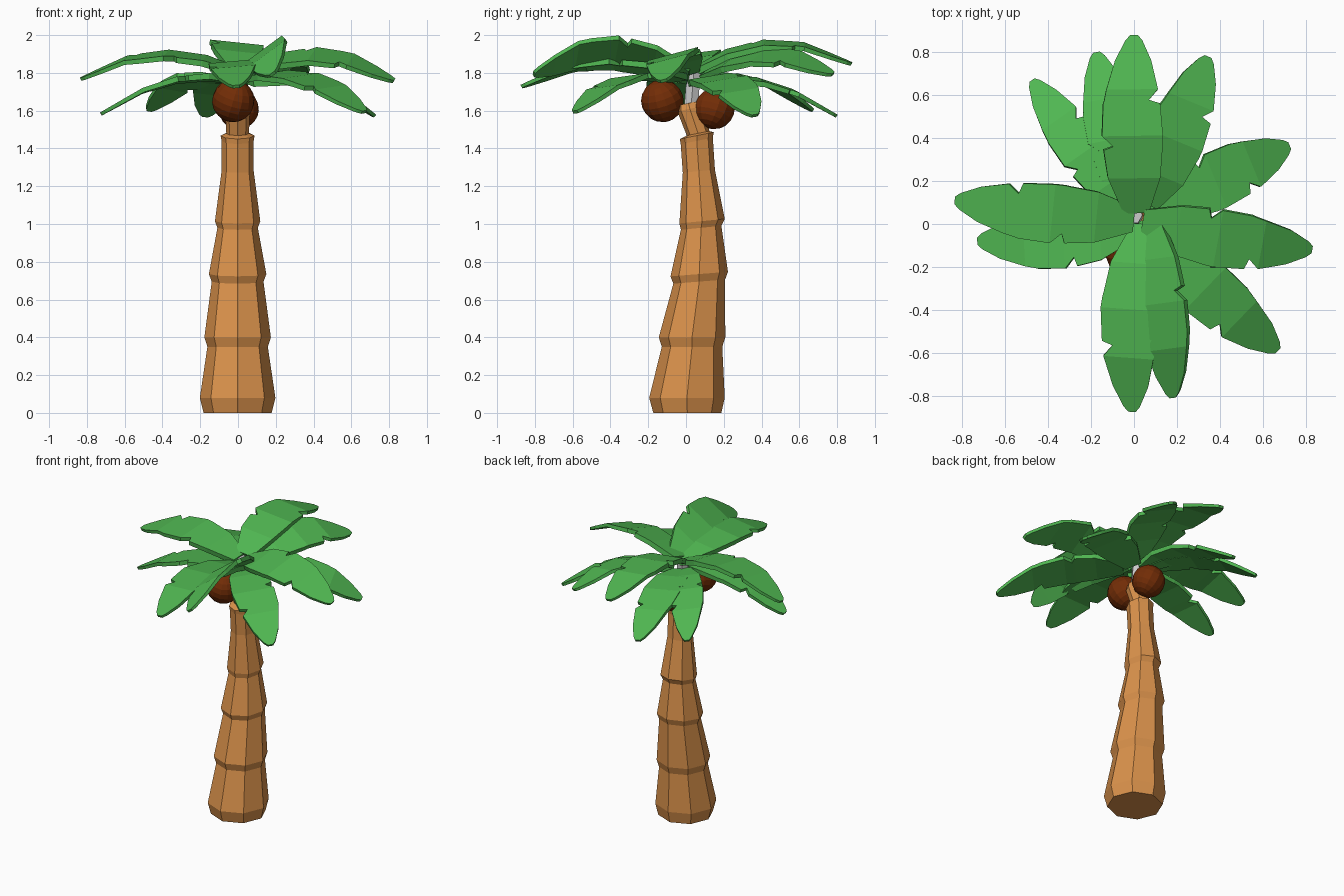
import bpy, bmesh, math
from mathutils import Vector, Matrix

if "Cube" in bpy.data.objects:
    bpy.data.objects.remove(bpy.data.objects["Cube"])


def material(name, rgb):
    m = bpy.data.materials.new(name)
    m.diffuse_color = (*rgb, 1)
    m.use_nodes = True
    m.node_tree.nodes["Principled BSDF"].inputs["Base Color"].default_value = m.diffuse_color
    return m


GREEN = material("leaf green", (0.08, 0.47, 0.083))
BARK = material("bark brown", (0.7, 0.285, 0.07))
NUT = material("coconut brown", (0.17, 0.026, 0.002))
GREY = material("core grey", (0.6, 0.6, 0.6))


def finish(bm, name, mat):
    bmesh.ops.recalc_face_normals(bm, faces=bm.faces[:])
    me = bpy.data.meshes.new(name)
    bm.to_mesh(me)
    bm.free()
    me.materials.append(mat)
    ob = bpy.data.objects.new(name, me)
    bpy.context.collection.objects.link(ob)
    return ob


def loft(name, rings, mat, sides=8):
    """Stacked rings: (z, y centre, radius, tilt slope)."""
    bm = bmesh.new()
    loops = []
    for z, yc, r, k in rings:
        loop = []
        for i in range(sides):
            a = 2 * math.pi * i / sides
            dy = r * math.sin(a)
            loop.append(bm.verts.new((r * math.cos(a) - 0.002, yc + dy, z + k * dy)))
        loops.append(loop)
    for a, b in zip(loops, loops[1:]):
        for i in range(sides):
            j = (i + 1) % sides
            bm.faces.new((a[i], a[j], b[j], b[i]))
    bm.faces.new(loops[0])
    bm.faces.new(loops[-1])
    return finish(bm, name, mat)


# Leaning, ringed trunk
loft("trunk", [
    (0, 0.007, 0.18, 0), (0.08, 0.005, 0.2, 0),
    (0.35, 0.032, 0.16, 0), (0.40, 0.032, 0.176, 0),
    (0.695, 0.07, 0.137, 0.08), (0.735, 0.07, 0.152, 0.08),
    (0.98, 0.08, 0.107, 0.1), (1.015, 0.085, 0.12, 0.1),
    (1.28, 0.068, 0.085, 0.1), (1.44, 0.057, 0.085, 0.2),
    (1.468, 0.057, 0.09, 0.2), (1.48, 0.064, 0.06, 0.2),
    (1.61, 0.02, 0.066, 0.2), (1.64, 0.013, 0.055, 0.2)], BARK)

# Grey core joining trunk and crown
loft("crown_core", [(1.6, 0.025, 0.042, 0), (1.81, 0.042, 0.042, 0)], GREY, 6)


# Coconuts
def coconut(name, loc, r, tilt):
    bm = bmesh.new()
    bmesh.ops.create_uvsphere(
        bm, u_segments=14, v_segments=10, radius=r,
        matrix=Matrix.Translation(loc) @ Matrix.Rotation(tilt, 4, 'Y') @ Matrix.Rotation(tilt, 4, 'X'))
    finish(bm, name, NUT)


coconut("coconut_front", (-0.025, -0.125, 1.652), 0.113, 0.3)
coconut("coconut_back", (0.003, 0.15, 1.61), 0.108, -0.3)

# Leaf outline: (position along leaf, left half width, right half width), with side notches
OUTLINE = [(0, .06, .06), (.2, .12, .125), (.36, .135, .14), (.38, .09, .143),
           (.44, .14, .145), (.62, .135, .132), (.64, .13, .08), (.70, .12, .122),
           (.86, .085, .085), (.97, .04, .04), (1, .018, .018)]
KNOTS = [0, .2, .44, .7, 1]                    # the leaf is flat between these bends


def leaf(name, base, mid, tip, roll, width=1.0):
    base, mid, tip = Vector(base), Vector(mid), Vector(tip)
    ctrl = mid * 2 - (base + tip) / 2          # curve passes through mid

    def curve(t):
        return base * (1 - t) ** 2 + ctrl * 2 * t * (1 - t) + tip * t * t

    bm = bmesh.new()
    rows = []
    for t, wl, wr in OUTLINE:
        k = max(i for i in range(4) if KNOTS[i] <= t)
        p = curve(KNOTS[k]).lerp(curve(KNOTS[k + 1]), (t - KNOTS[k]) / (KNOTS[k + 1] - KNOTS[k]))
        d = ((ctrl - base) * (1 - t) + (tip - ctrl) * t).normalized()
        axis = (tip - base).normalized()
        side = Vector((-axis.y, axis.x, 0)).normalized()
        side = Matrix.Rotation(math.radians(roll), 3, axis) @ side
        down = d.cross(side).normalized() * -(0.036 - 0.018 * t)
        lft, rgt = p + side * wl * width, p - side * wr * width
        rows.append([bm.verts.new(v) for v in (lft, rgt, rgt + down, lft + down)])
    for a, b in zip(rows, rows[1:]):
        for i in range(4):
            j = (i + 1) % 4
            bm.faces.new((a[i], a[j], b[j], b[i]))
    bm.faces.new(rows[0])
    bm.faces.new(rows[-1])
    finish(bm, name, GREEN)


# Crown: base, middle, tip, roll in degrees (positive lifts the left side), width
LEAVES = [
    # upper tier
    ((.01, .05, 1.83), (-.01, .46, 1.965), (0, .88, 1.855), 6, 1.0),
    ((.06, .09, 1.80), (.21, .43, 1.90), (.345, .78, 1.80), 16, .97),
    ((.04, .01, 1.82), (.44, -.075, 1.90), (.83, -.12, 1.765), 15, .97),
    ((.07, .02, 1.80), (.13, -.42, 1.92), (.18, -.81, 1.80), 36, .97),
    ((.05, 0, 1.80), (-.02, -.45, 1.86), (-.01, -.875, 1.735), 5, .97),
    ((.0, .02, 1.82), (-.43, .05, 1.905), (-.835, .11, 1.775), -7, .97),
    # lower tier
    ((.06, .06, 1.77), (.42, .22, 1.755), (.725, .365, 1.58), 9, .95),
    ((.06, -.03, 1.79), (.37, -.335, 1.775), (.67, -.59, 1.60), 6, .97),
    ((-.02, -.03, 1.78), (-.37, -.08, 1.765), (-.73, -.08, 1.59), 3, .93),
    ((-.02, .06, 1.77), (-.26, .37, 1.775), (-.475, .67, 1.61), 8, .8),
    ((-.01, .08, 1.77), (-.10, .44, 1.755), (-.175, .80, 1.58), 6, .9),
]
for n, spec in enumerate(LEAVES, 1):
    leaf(f"palm_leaf_{n}", *spec)
